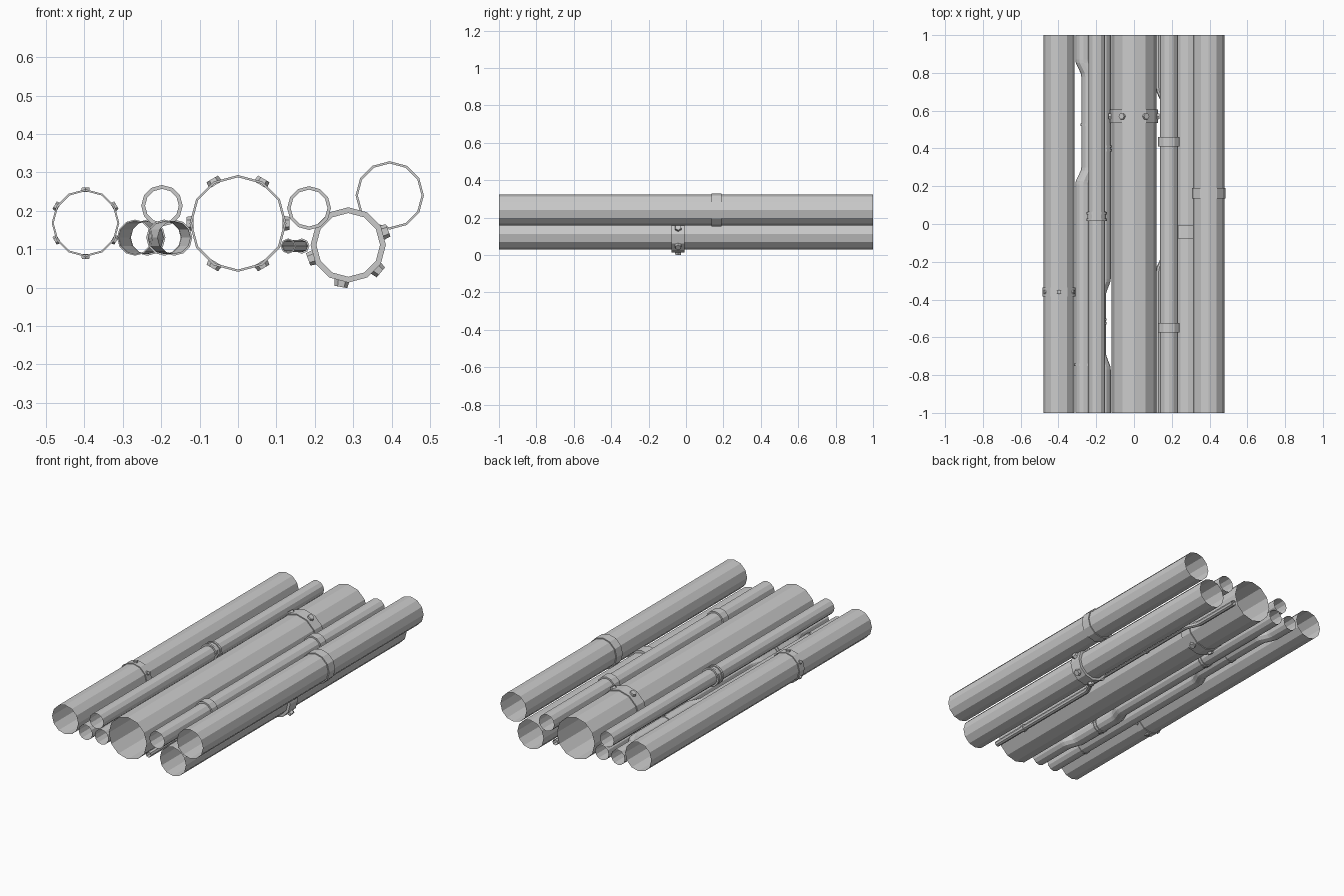
import bpy, bmesh
from math import sin, cos, pi, radians
from mathutils import Matrix, Vector

if "Cube" in bpy.data.objects:
    bpy.data.objects.remove(bpy.data.objects["Cube"])


def make_object(name, bm):
    mesh = bpy.data.meshes.new(name)
    bm.to_mesh(mesh)
    bm.free()
    obj = bpy.data.objects.new(name, mesh)
    bpy.context.collection.objects.link(obj)
    return obj


def sweep(name, rings, sides=12):
    """Skin a list of (x, y, z, radius) rings running along y."""
    bm = bmesh.new()
    loops = []
    for x, y, z, r in rings:
        loops.append([bm.verts.new((x + r * cos(2 * pi * i / sides), y,
                                    z + r * sin(2 * pi * i / sides)))
                      for i in range(sides)])
    for a, b in zip(loops, loops[1:]):
        for i in range(sides):
            j = (i + 1) % sides
            bm.faces.new((a[i], b[i], b[j], a[j]))
    return make_object(name, bm)


def straight_pipe(name, x, z, r):
    sweep(name, [(x, -1, z, r), (x, 1, z, r)])


def bent_pipe(name, x, z, r, shift, start, end, ramp=0.09, sides=12):
    """Pipe that steps sideways by shift between start and end."""
    rings = [(x, -1, z, r)]
    steps = [0, 0.2, 0.8, 1]
    ease = [0, 0.1, 0.9, 1]
    for t, e in zip(steps, ease):
        rings.append((x + shift * e, start + ramp * t, z, r))
    for t, e in zip(steps, ease):
        rings.append((x + shift * (1 - e), end - ramp * (1 - t), z, r))
    rings.append((x, 1, z, r))
    sweep(name, rings, sides)


def collar(name, x, y, z, inner, outer, width, sides=12):
    h = width / 2
    sweep(name, [(x, y - h, z, inner), (x, y - h, z, outer),
                 (x, y + h, z, outer), (x, y + h, z, inner)], sides)


def bolts(name, x, y, z, radius, angles, size, height):
    bm = bmesh.new()
    for a in angles:
        d = Vector((cos(radians(a)), 0, sin(radians(a))))
        rot = d.to_track_quat('Z', 'Y').to_matrix().to_4x4()
        pos = Vector((x, y, z)) + d * radius
        bmesh.ops.create_cone(bm, cap_ends=True, segments=6, radius1=size,
                              radius2=size * 0.85, depth=height,
                              matrix=Matrix.Translation(pos) @ rot)
    make_object(name, bm)


# Large straight pipes
straight_pipe("left_pipe", -0.397, 0.168, 0.083)
straight_pipe("centre_pipe", 0, 0.167, 0.12)
straight_pipe("lower_right_pipe", 0.287, 0.111, 0.083)
straight_pipe("upper_right_pipe", 0.395, 0.24, 0.083)

# Medium straight pipes on top
straight_pipe("upper_left_small_pipe", -0.198, 0.213, 0.044)
straight_pipe("upper_right_small_pipe", 0.185, 0.207, 0.048)

# Bent pipes below
bent_pipe("outer_bent_pipe", -0.268, 0.13, 0.043, 0.032, 0.21, 0.87)
bent_pipe("inner_bent_pipe", -0.166, 0.13, 0.043, -0.026, -0.77, -0.29)
bent_pipe("thin_bent_pipe", 0.131, 0.108, 0.016, 0.035, -0.25, 0.72, 0.1, 8)

# Bolted collars on the large pipes
collar("left_collar", -0.397, -0.36, 0.168, 0.083, 0.088, 0.045)
bolts("left_collar_bolts", -0.397, -0.36, 0.168, 0.087,
      range(30, 390, 60), 0.013, 0.012)
collar("centre_collar", 0, 0.57, 0.167, 0.12, 0.126, 0.07)
bolts("centre_collar_bolts", 0, 0.57, 0.167, 0.125,
      range(0, 360, 60), 0.02, 0.018)
collar("lower_right_collar", 0.287, -0.042, 0.111, 0.083, 0.098, 0.07)
bolts("lower_right_collar_bolts", 0.287, -0.042, 0.111, 0.1,
      (20, -40, -100, -160), 0.02, 0.022)
collar("upper_right_collar", 0.395, 0.163, 0.24, 0.083, 0.089, 0.055)

# Plain and flanged collars on the small pipes
for i, y in enumerate((0.435, -0.55)):
    collar(f"small_pipe_collar_{i}", 0.185, y, 0.207, 0.048, 0.057, 0.05)
collar("flanged_collar_core", -0.198, 0.04, 0.213, 0.044, 0.049, 0.05)
for i, y in enumerate((0.022, 0.058)):
    collar(f"flanged_collar_rim_{i}", -0.198, y, 0.213, 0.044, 0.054, 0.013)

# Thin joint rings on the bent pipes
for i, (x, y) in enumerate(((-0.236, 0.525), (-0.268, -0.745),
                            (-0.166, 0.39), (-0.166, 0.41),
                            (-0.192, -0.505), (-0.192, -0.525))):
    collar(f"joint_ring_{i}", x, y, 0.13, 0.043, 0.047, 0.012)
for i, (x, y) in enumerate(((0.131, -0.775), (0.166, 0.3))):
    collar(f"thin_pipe_ring_{i}", x, y, 0.108, 0.016, 0.02, 0.02, 8)
